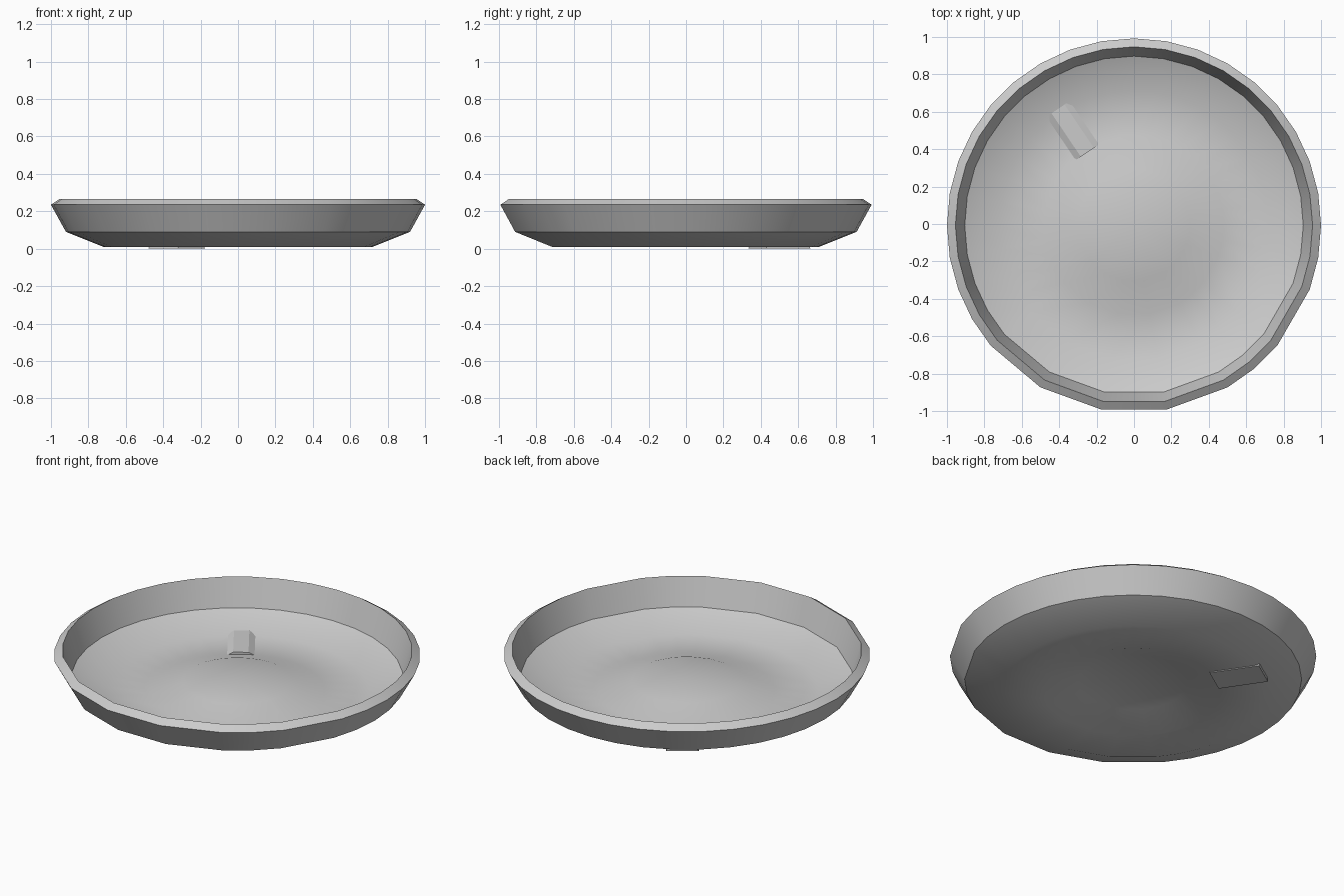
import bpy, bmesh, math
from mathutils import Vector, Matrix

if "Cube" in bpy.data.objects:
    bpy.data.objects.remove(bpy.data.objects["Cube"])


def finish(name, bm, angle):
    bmesh.ops.recalc_face_normals(bm, faces=bm.faces)
    mesh = bpy.data.meshes.new(name)
    bm.to_mesh(mesh)
    bm.free()
    ob = bpy.data.objects.new(name, mesh)
    bpy.context.collection.objects.link(ob)
    bpy.ops.object.select_all(action='DESELECT')
    ob.select_set(True)
    bpy.context.view_layer.objects.active = ob
    bpy.ops.object.shade_smooth_by_angle(angle=math.radians(angle))
    return ob


# Dish: closed (radius, height) profile, underside centre -> rim -> inside centre
profile = [(0, 0.085), (0.3, 0.072), (0.48, 0.01), (0.72, 0.01), (0.92, 0.09),
           (1.0, 0.235), (0.955, 0.265), (0.905, 0.10), (0.72, 0.02),
           (0.48, 0.02), (0.3, 0.082), (0, 0.095)]

# Ten-degree sides, with a few corners missing along the front edge
skipped = {-30, -70, -90, -110, -130}
angles = [a for a in range(-180, 180, 10) if a not in skipped]
shift = -0.0076

bm = bmesh.new()
rings = []
for r, z in profile:
    if r == 0:
        rings.append([bm.verts.new((0, shift, z))] * len(angles))
    else:
        rings.append([bm.verts.new((r * math.cos(math.radians(a)),
                                    r * math.sin(math.radians(a)) + shift, z))
                      for a in angles])
n = len(angles)
for lower, upper in zip(rings, rings[1:]):
    for i in range(n):
        j = (i + 1) % n
        corners = list(dict.fromkeys((lower[i], lower[j], upper[j], upper[i])))
        bm.faces.new(corners)
finish("dish", bm, 30)

# Radial rib: trapezoid section spanning the flat floor ring
section = [(-0.09, 0.0), (0.09, 0.0), (0.075, 0.02), (0.042, 0.038),
           (-0.042, 0.038), (-0.075, 0.02)]
place = Matrix.Translation((-0.325, 0.495, 0)) @ Matrix.Rotation(math.radians(124), 4, 'Z')
bm = bmesh.new()
ends = [[bm.verts.new(place @ Vector((x, y, z))) for y, z in section]
        for x in (-0.135, 0.145)]
m = len(section)
for i in range(m):
    j = (i + 1) % m
    bm.faces.new((ends[0][i], ends[0][j], ends[1][j], ends[1][i]))
bm.faces.new(ends[0])
bm.faces.new(ends[1])
finish("floor_rib", bm, 20)
